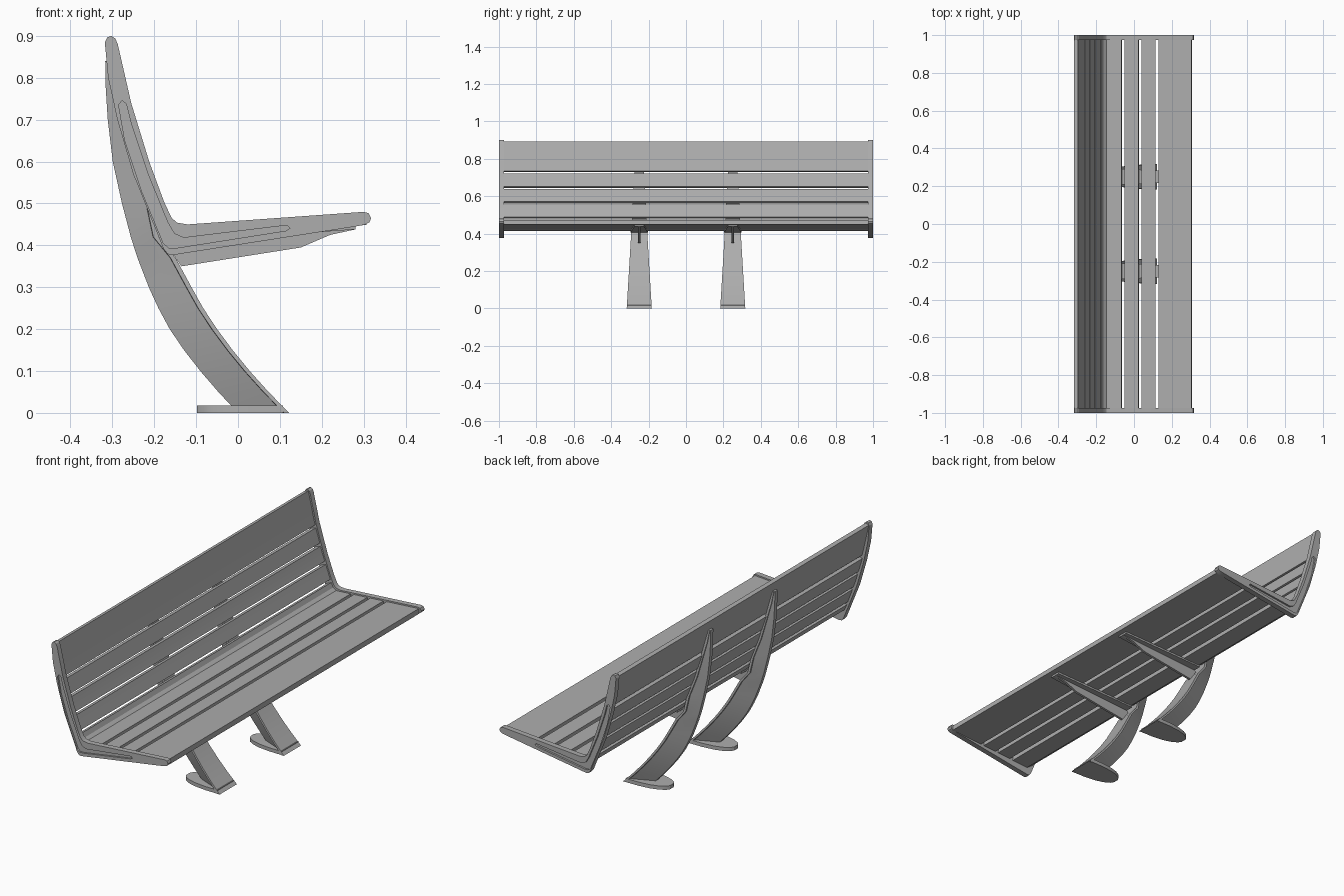
import bpy, bmesh, math
from mathutils import Vector

if "Cube" in bpy.data.objects:
    bpy.data.objects.remove(bpy.data.objects["Cube"], do_unlink=True)

grey = bpy.data.materials.new("painted grey metal")
grey.use_nodes = True
grey.diffuse_color = (0.42, 0.42, 0.42, 1)
grey.node_tree.nodes["Principled BSDF"].inputs["Base Color"].default_value = (0.42, 0.42, 0.42, 1)


def loft(name, rings):
    """Skin a closed solid through rings with equal point counts."""
    bm = bmesh.new()
    rows = [[bm.verts.new(p) for p in ring] for ring in rings]
    n = len(rows[0])
    for a, b in zip(rows, rows[1:]):
        for i in range(n):
            j = (i + 1) % n
            bm.faces.new((a[i], a[j], b[j], b[i]))
    bm.faces.new(rows[0][::-1])
    bm.faces.new(rows[-1])
    bmesh.ops.recalc_face_normals(bm, faces=bm.faces)
    mesh = bpy.data.meshes.new(name)
    bm.to_mesh(mesh)
    bm.free()
    obj = bpy.data.objects.new(name, mesh)
    bpy.context.collection.objects.link(obj)
    mesh.materials.append(grey)
    return obj


def prism(name, outline, y0, y1):
    """Extrude an (x, z) outline along y."""
    return loft(name, [[(x, y, z) for x, z in outline] for y in (y0, y1)])


def smooth(obj):
    bpy.ops.object.select_all(action='DESELECT')
    obj.select_set(True)
    bpy.context.view_layer.objects.active = obj
    bpy.ops.object.shade_smooth_by_angle(angle=math.radians(30))


def thicken(path, t):
    """Outline of a strip whose sitting side follows path."""
    pts = [Vector(p) for p in path]
    back = []
    for i, p in enumerate(pts):
        d0 = (p - pts[max(i - 1, 0)]).normalized()
        d1 = (pts[min(i + 1, len(pts) - 1)] - p).normalized()
        d = (d0 + d1).normalized()
        k = 1 / max(d.dot(d1 if d1.length else d0), 0.5)
        back.append(p + Vector((d.y, -d.x)) * t * k)
    return pts + back[::-1]


def back_x(z):
    """Sitting surface of the backrest at height z."""
    pts = [(0.47, -0.169), (0.5, -0.182), (0.6, -0.219), (0.74, -0.262), (0.9, -0.299)]
    for (z0, x0), (z1, x1) in zip(pts, pts[1:]):
        if z <= z1:
            return x0 + (x1 - x0) * (z - z0) / (z1 - z0)
    return pts[-1][1]


def seat_z(x):
    """Sitting surface of the seat."""
    return 0.452 + 0.071 * x


# End frames: L-shaped plates with a groove in the outer face
frame = [(-0.318, 0.885), (-0.312, 0.897), (-0.302, 0.9), (-0.293, 0.894), (-0.287, 0.88),
         (-0.255, 0.74), (-0.212, 0.6), (-0.175, 0.5), (-0.158, 0.465), (-0.145, 0.454),
         (-0.12, 0.45), (0.3, 0.48), (0.312, 0.477), (0.318, 0.465), (0.314, 0.455),
         (0.302, 0.449), (0.28, 0.445), (-0.155, 0.377), (-0.168, 0.379), (-0.178, 0.392),
         (-0.25, 0.57), (-0.288, 0.7), (-0.31, 0.8)]
groove = [(-0.285, 0.735), (-0.27, 0.65), (-0.23, 0.53), (-0.178, 0.405), (-0.165, 0.394),
          (-0.145, 0.394), (0.115, 0.435), (0.124, 0.441), (0.117, 0.448), (-0.13, 0.418),
          (-0.152, 0.428), (-0.168, 0.455), (-0.215, 0.57), (-0.255, 0.69), (-0.267, 0.738),
          (-0.277, 0.746)]
for side, s in (("left", 1), ("right", -1)):
    end = prism("end_frame_" + side, frame, s * 0.973, s)
    cutter = prism("groove_cutter", groove, s * 0.991, s * 1.05)
    cutter.hide_render = True
    mod = end.modifiers.new("groove", 'BOOLEAN')
    mod.operation = 'DIFFERENCE'
    mod.object = cutter
    smooth(end)
    bpy.ops.object.modifier_apply(modifier=mod.name)
    bpy.data.objects.remove(cutter, do_unlink=True)

# Backrest slats
for i, (z0, z1) in enumerate([(0.735, 0.893), (0.652, 0.722), (0.57, 0.638), (0.489, 0.556)]):
    steps = 6 if i == 0 else 2
    path = [(back_x(z), z) for z in (z1 + (z0 - z1) * k / steps for k in range(steps + 1))]
    smooth(prism(f"back_slat_{i + 1}", thicken(path, 0.02 if i == 0 else 0.026), -0.975, 0.975))

# Corner slat bending from the backrest into the seat
corner = [(-0.172, 0.475), (-0.162, 0.453), (-0.146, 0.442), (-0.066, seat_z(-0.066))]
smooth(prism("corner_slat", thicken(corner, 0.027), -0.975, 0.975))

# Seat slats
for i, (x0, x1) in enumerate([(-0.049, 0.024), (0.041, 0.113), (0.13, 0.305)]):
    path = [(x0, seat_z(x0)), (x1, seat_z(x1))]
    smooth(prism(f"seat_slat_{i + 1}", thicken(path, 0.025), -0.975, 0.975))

# Column stations: height, rear x, front x, half width of the front flange
stations = [(0, 0.0, 0.122, 0.067), (0.05, -0.047, 0.073, 0.064), (0.1, -0.09, 0.028, 0.061),
            (0.15, -0.129, -0.013, 0.058), (0.2, -0.163, -0.05, 0.055),
            (0.25, -0.19, -0.083, 0.052), (0.3, -0.213, -0.111, 0.049),
            (0.37, -0.24, -0.149, 0.045), (0.42, -0.256, -0.19, 0.042),
            (0.5, -0.277, -0.207, 0.038), (0.6, -0.299, -0.245, 0.033),
            (0.7, -0.311, -0.272, 0.027), (0.78, -0.316, -0.292, 0.02),
            (0.84, -0.317, -0.3, 0.012)]
web = [(-0.17, 0.4), (-0.135, 0.35), (0.15, 0.395), (0.22, 0.425), (0.28, 0.438),
       (0.28, 0.449), (-0.15, 0.418)]
foot = [(0.108, 0.066), (0.04, 0.065), (-0.02, 0.058), (-0.06, 0.046), (-0.088, 0.03),
        (-0.098, 0.014)]

for side, c in (("left", 0.25), ("right", -0.25)):
    # Curved column with a flange along its front and a narrow rear edge
    rings = []
    for z, xb, xf, w in stations:
        half = [(xf, w), (xf - 0.012, w), (xf - 0.013, w * 0.85), (xb, 0.01)]
        rings.append([(x, c + y, z) for x, y in half] + [(x, c - y, z) for x, y in half[::-1]])
    smooth(loft("column_" + side, rings))

    # Seat bracket: thin web below a tapered flange
    smooth(prism("bracket_web_" + side, web, c - 0.006, c + 0.006))
    flange = []
    for x, w in ((-0.16, 0.046), (0.28, 0.026)):
        top = seat_z(x) - 0.024
        flange.append([(x, c - w, top), (x, c + w, top), (x, c + w, top - 0.01), (x, c - w, top - 0.01)])
    loft("bracket_flange_" + side, flange)

    # Leaf-shaped foot plate
    plan = foot + [(x, -y) for x, y in foot[::-1]]
    smooth(loft("foot_" + side, [[(x, c + y, z) for x, y in plan] for z in (0, 0.018)]))
